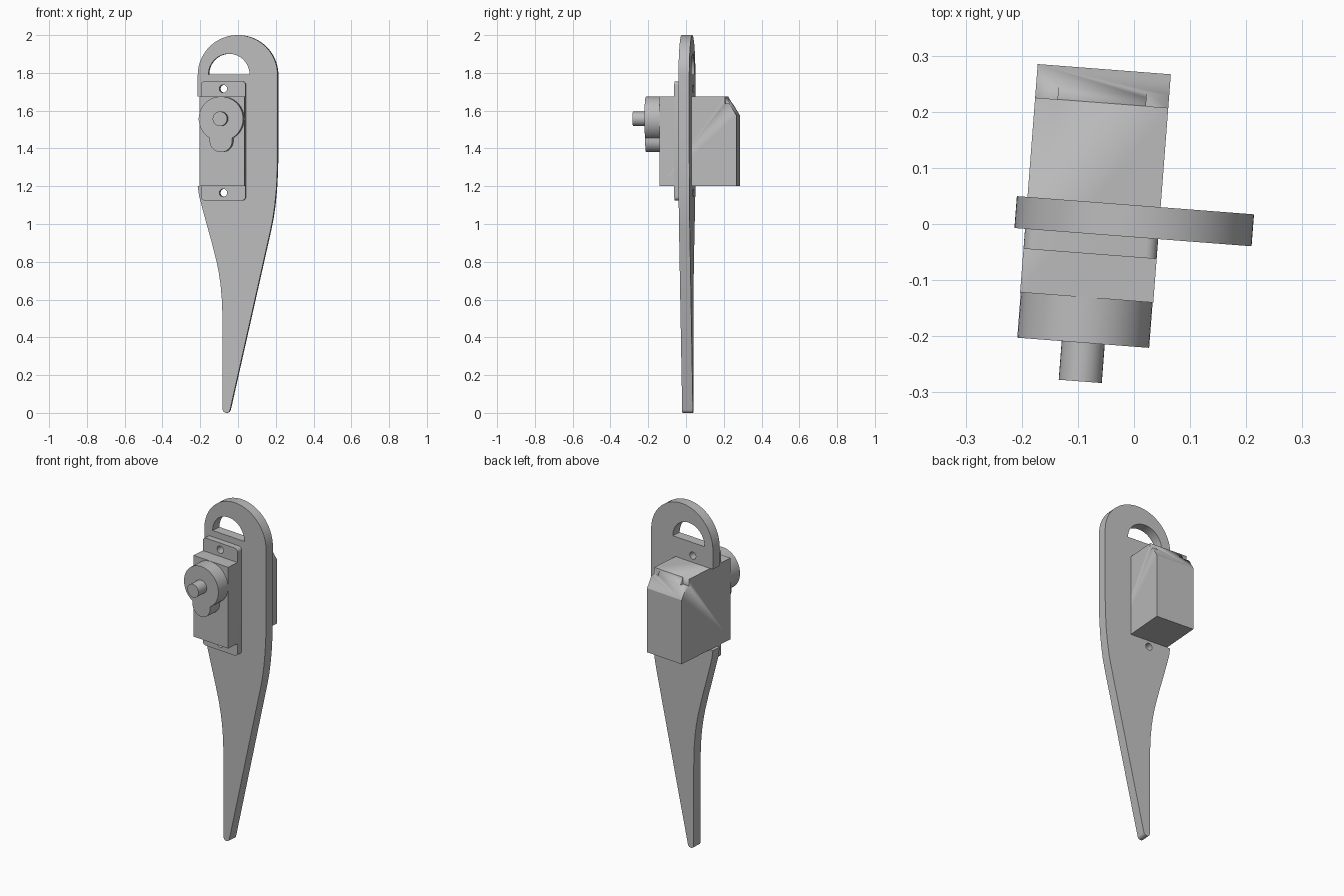
import bpy, bmesh
from math import sin, cos, pi, radians
from mathutils import Matrix

if "Cube" in bpy.data.objects:
    bpy.data.objects.remove(bpy.data.objects["Cube"])

grey = bpy.data.materials.new("plain grey")
grey.use_nodes = True
colour = (0.5, 0.5, 0.5, 1)
grey.diffuse_color = colour
grey.node_tree.nodes["Principled BSDF"].inputs["Base Color"].default_value = colour

TURN = Matrix.Rotation(radians(-4.4), 4, 'Z')      # whole assembly is slightly turned
FACING = Matrix.Rotation(pi / 2, 4, 'X')           # profile in x-z, depth along y
SIDEWAYS = Matrix.Rotation(pi / 2, 4, 'Z') @ FACING  # profile in y-z, depth along x


def arc(cx, cz, r, start=0, end=360, n=32):
    """Points on an arc; a full circle leaves out the repeated end point."""
    count = n if end - start == 360 else n + 1
    angles = [radians(start + (end - start) * i / n) for i in range(count)]
    return [(cx + r * cos(a), cz + r * sin(a)) for a in angles]


def rounded_rect(x0, x1, z0, z1, r):
    return (arc(x1 - r, z1 - r, r, 0, 90, 6) + arc(x0 + r, z1 - r, r, 90, 180, 6)
            + arc(x0 + r, z0 + r, r, 180, 270, 6) + arc(x1 - r, z0 + r, r, 270, 359.9, 6))


def prism(name, loops, d0, d1, axes=FACING):
    """Extrude a filled outline (later loops are holes) from depth d0 to d1."""
    curve = bpy.data.curves.new(name, 'CURVE')
    curve.dimensions = '2D'
    curve.fill_mode = 'BOTH'
    curve.extrude = (d1 - d0) / 2
    for loop in loops:
        spline = curve.splines.new('POLY')
        spline.points.add(len(loop) - 1)
        for point, (a, b) in zip(spline.points, loop):
            point.co = (a, b, 0, 1)
        spline.use_cyclic_u = True
    temp = bpy.data.objects.new(name + "_outline", curve)
    mesh = bpy.data.meshes.new_from_object(temp)
    bpy.data.objects.remove(temp)
    bpy.data.curves.remove(curve)

    mid = (d0 + d1) / 2
    shift = (mid, 0, 0) if axes is SIDEWAYS else (0, mid, 0)
    bm = bmesh.new()
    bm.from_mesh(mesh)
    bmesh.ops.remove_doubles(bm, verts=bm.verts, dist=0.0002)
    bmesh.ops.transform(bm, matrix=TURN @ Matrix.Translation(shift) @ axes, verts=bm.verts)
    bmesh.ops.recalc_face_normals(bm, faces=bm.faces)
    bm.to_mesh(mesh)
    bm.free()
    mesh.name = name
    mesh.materials.clear()
    mesh.materials.append(grey)
    mesh.shade_smooth()
    mesh.set_sharp_from_angle(angle=radians(30))
    obj = bpy.data.objects.new(name, mesh)
    bpy.context.collection.objects.link(obj)
    return obj


# Shared sizes of the motor
LEFT, RIGHT, BOTTOM, TOP = -0.193, 0.045, 1.2, 1.676
MID = (LEFT + RIGHT) / 2
AXLE = 1.557
screw_holes = [arc(MID, z, 0.021, n=20) for z in (1.165, 1.716)]

# Tapered arm with an open slot for the motor, a half-round window and screw holes
arm = arc(0, 1.788, 0.212, 0, 180, 40)
arm += [(-0.212, TOP), (RIGHT, TOP), (RIGHT, BOTTOM), (-0.212, BOTTOM)]
arm += [(-0.205, 1.15), (-0.192, 1.1), (-0.165, 1.0), (-0.137, 0.9), (-0.112, 0.8),
        (-0.1, 0.74), (-0.091, 0.68), (-0.084, 0.6), (-0.081, 0.52), (-0.08, 0.4)]
arm += arc(-0.06, 0.02, 0.02, 180, 347, 10)
arm += [(0.175, 0.97), (0.187, 1.03), (0.197, 1.1), (0.205, 1.18), (0.21, 1.27), (0.212, 1.36)]
window = arc(-0.046, 1.792, 0.109, 0, 180, 24)
prism("arm_plate", [arm, window] + screw_holes, -0.0235, 0.0335)

# Motor case with a sloped upper back edge
case = prism("motor_case", [[(-0.137, BOTTOM), (0.271, BOTTOM), (0.271, 1.575),
                             (0.211, TOP), (-0.137, TOP)]], LEFT, RIGHT, SIDEWAYS)

# Small notches at both upper back corners of the case
for x0, x1 in ((LEFT - 0.02, LEFT + 0.04), (RIGHT - 0.04, RIGHT + 0.02)):
    cutter = prism("notch_cutter", [[(0.211, 1.637), (0.3, 1.637), (0.3, 1.72), (0.211, 1.72)]],
                   x0, x1, SIDEWAYS)
    cutter.hide_render = True
    cut = case.modifiers.new("notch", 'BOOLEAN')
    cut.operation = 'DIFFERENCE'
    cut.solver = 'EXACT'
    cut.object = cutter
    bpy.context.view_layer.objects.active = case
    bpy.ops.object.modifier_apply(modifier=cut.name)
    bpy.data.objects.remove(cutter)

# Mounting flange against the front of the arm
prism("mounting_flange", [rounded_rect(LEFT, RIGHT, 1.125, 1.755, 0.02)] + screw_holes,
      -0.059, -0.0235)

# Gear housing: large disc with a smaller lobe below, in one outline
housing = arc(MID, AXLE, 0.118, -59.4, 239.4, 48)
housing += arc(MID, 1.44, 0.06, 180, 360, 20)
prism("gear_housing", [housing], -0.218, -0.137)

# Output shaft
prism("output_shaft", [arc(MID, AXLE, 0.0385)], -0.287, -0.218)
